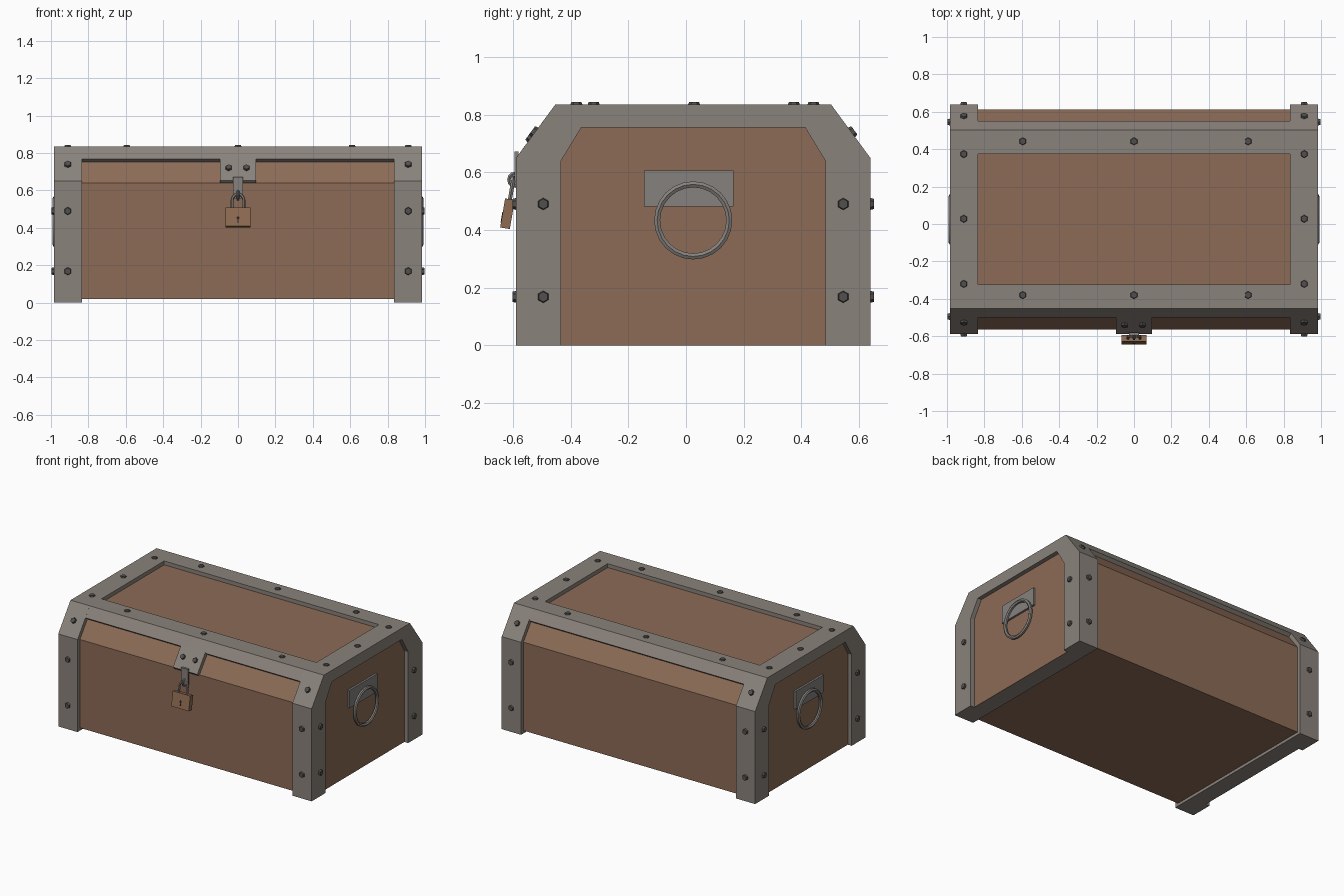
import bpy, bmesh, math
from mathutils import Vector, Matrix

if "Cube" in bpy.data.objects:
    bpy.data.objects.remove(bpy.data.objects["Cube"])


def material(name, rgb):
    m = bpy.data.materials.new(name)
    m.diffuse_color = (*rgb, 1)
    m.use_nodes = True
    m.node_tree.nodes["Principled BSDF"].inputs["Base Color"].default_value = m.diffuse_color
    return m


WOOD = material("brown wood", (0.262, 0.147, 0.093))
FRAME = material("warm grey frame", (0.255, 0.225, 0.200))
METAL = material("grey metal", (0.235, 0.220, 0.205))
BOLT = material("dark bolt", (0.085, 0.080, 0.076))
LOCK = material("bronze lock", (0.270, 0.145, 0.085))
HOLE = material("black keyhole", (0.02, 0.018, 0.016))
CY = 0.025  # middle of the chest body in y


def finish(name, bm, mat, matrix=None):
    bmesh.ops.recalc_face_normals(bm, faces=bm.faces)
    me = bpy.data.meshes.new(name)
    bm.to_mesh(me)
    bm.free()
    me.materials.append(mat)
    ob = bpy.data.objects.new(name, me)
    bpy.context.collection.objects.link(ob)
    if matrix:
        ob.matrix_world = matrix
    return ob


def prism(name, pts, x0, x1, mat):
    """Extrude a (y, z) profile along x; y is measured from the chest middle."""
    bm = bmesh.new()
    f = bm.faces.new([bm.verts.new((x0, y + CY, z)) for y, z in pts])
    r = bmesh.ops.extrude_face_region(bm, geom=[f])
    bmesh.ops.translate(bm, vec=(x1 - x0, 0, 0),
                        verts=[v for v in r["geom"] if isinstance(v, bmesh.types.BMVert)])
    return finish(name, bm, mat)


def box(name, c, size, mat, matrix=None):
    bm = bmesh.new()
    bmesh.ops.create_cube(bm, size=1)
    bmesh.ops.scale(bm, vec=size, verts=bm.verts)
    bmesh.ops.translate(bm, vec=c, verts=bm.verts)
    return finish(name, bm, mat, matrix)


def bolt(pos, normal, r=0.022, h=0.012):
    bm = bmesh.new()
    bmesh.ops.create_cone(bm, cap_ends=True, segments=6, radius1=r, radius2=r * 0.8, depth=h + 0.004)
    n = Vector(normal).normalized()
    rot = n.to_track_quat("Z", "Y").to_matrix().to_4x4()
    finish("bolt", bm, BOLT, Matrix.Translation(Vector(pos) + n * (h / 2 - 0.002)) @ rot)


def tube(name, pts, r, mat, closed=False, matrix=None):
    cu = bpy.data.curves.new(name, "CURVE")
    cu.dimensions = "3D"
    cu.bevel_depth = r
    cu.bevel_resolution = 1
    cu.use_fill_caps = True
    s = cu.splines.new("POLY")
    s.points.add(len(pts) - 1)
    for p, co in zip(s.points, pts):
        p.co = (*co, 1)
    s.use_cyclic_u = closed
    ob = bpy.data.objects.new(name, cu)
    bpy.context.collection.objects.link(ob)
    cu.materials.append(mat)
    if matrix:
        ob.matrix_world = matrix
    bpy.ops.object.select_all(action="DESELECT")
    ob.select_set(True)
    bpy.context.view_layer.objects.active = ob
    bpy.ops.object.convert(target="MESH")
    bpy.ops.object.shade_smooth_by_angle()


def both(half):
    """Mirror half a profile (left side, bottom to top) into a full one."""
    return half + [(-y, z) for y, z in reversed(half)]


# wooden chest body
prism("wooden_body", both([(-0.588, 0.02), (-0.588, 0.641), (-0.461, 0.808)]), -0.84, 0.84, WOOD)

# end frames, end panels and handles
outer = [(-0.614, 0), (-0.614, 0.65), (-0.478, 0.835)]
inner = [(-0.458, 0), (-0.458, 0.64), (-0.388, 0.755)]
for s in (-1, 1):
    prism("end_frame", both(outer), s * 0.835, s * 0.952, FRAME)
    prism("end_panel", both(inner), s * 0.95, s * 0.955, WOOD)
    arch = both(outer) + list(reversed(both(inner)))
    prism("end_arch", arch, s * 0.952, s * 0.985, FRAME)
    box("handle_plate", (s * 0.96, 0.01, 0.543), (0.018, 0.31, 0.125), METAL)
    ring = [(s * 0.979, CY + 0.125 * math.cos(a), 0.433 + 0.125 * math.sin(a))
            for a in (i * math.tau / 24 for i in range(24))]
    tube("handle_ring", ring, 0.012, METAL, True)

# lid bands wrapping over the front and back slopes
band = [(-0.348, 0.80), (-0.348, 0.835), (-0.478, 0.835), (-0.526, 0.769), (-0.502, 0.750), (-0.462, 0.80)]
prism("front_lid_band", band, -0.836, 0.836, FRAME)
prism("back_lid_band", [(-y, z) for y, z in band], -0.836, 0.836, FRAME)

# bolts on the frame
slope = Vector((0, -0.185, 0.136))
for s in (-1, 1):
    for z in (0.168, 0.49):
        for y, n in ((-0.589, -1), (0.639, 1)):
            bolt((s * 0.91, y, z), (0, n, 0))
        for y in (-0.495, 0.545):
            bolt((s * 0.985, y, z), (s, 0, 0))
    for d in (-1, 1):
        bolt((s * 0.91, CY + d * 0.549, 0.738), (0, d * 0.185, 0.136))
    for y in (-0.32, 0.028, 0.374):
        bolt((s * 0.91, y, 0.835), (0, 0, 1), h=0.008)
for x in (-0.595, 0, 0.61):
    for y in (-0.38, 0.442):
        bolt((x, y, 0.835), (0, 0, 1), h=0.008)

# clasp on the front slope with its two bolts
prism("clasp_plate", [(-0.52, 0.778), (-0.612, 0.653), (-0.600, 0.640), (-0.575, 0.645), (-0.498, 0.752)],
      -0.095, 0.095, FRAME)
for x in (-0.05, 0.045):
    bolt((x, CY - 0.563, 0.719), slope, r=0.02)

# hasp and staple
box("hasp_strap", (0, -0.588, 0.615), (0.052, 0.014, 0.115), METAL)
staple = [(0, -0.592 + 0.022 * math.cos(a), 0.574 + 0.022 * math.sin(a))
          for a in (i * math.tau / 12 for i in range(12))]
tube("staple_ring", staple, 0.007, METAL, True)

# tilted padlock
tilt = Matrix.Translation((0, -0.619, 0.456)) @ Matrix.Rotation(-0.17, 4, "X")
box("padlock_body", (0, 0, 0), (0.136, 0.034, 0.102), LOCK, tilt)
arc = [(0.032 * math.cos(a), 0, 0.09 + 0.036 * math.sin(a)) for a in (i * math.pi / 8 for i in range(9))]
tube("padlock_shackle", [(0.032, 0, 0.045)] + arc + [(-0.032, 0, 0.045)], 0.008, METAL, False, tilt)
box("keyhole_slot", (0, -0.017, -0.018), (0.007, 0.003, 0.03), HOLE, tilt)
bm = bmesh.new()
bmesh.ops.create_cone(bm, cap_ends=True, segments=10, radius1=0.008, radius2=0.008, depth=0.003,
                      matrix=Matrix.Translation((0, -0.017, -0.005)) @ Matrix.Rotation(math.pi / 2, 4, "X"))
finish("keyhole_top", bm, HOLE, tilt)
